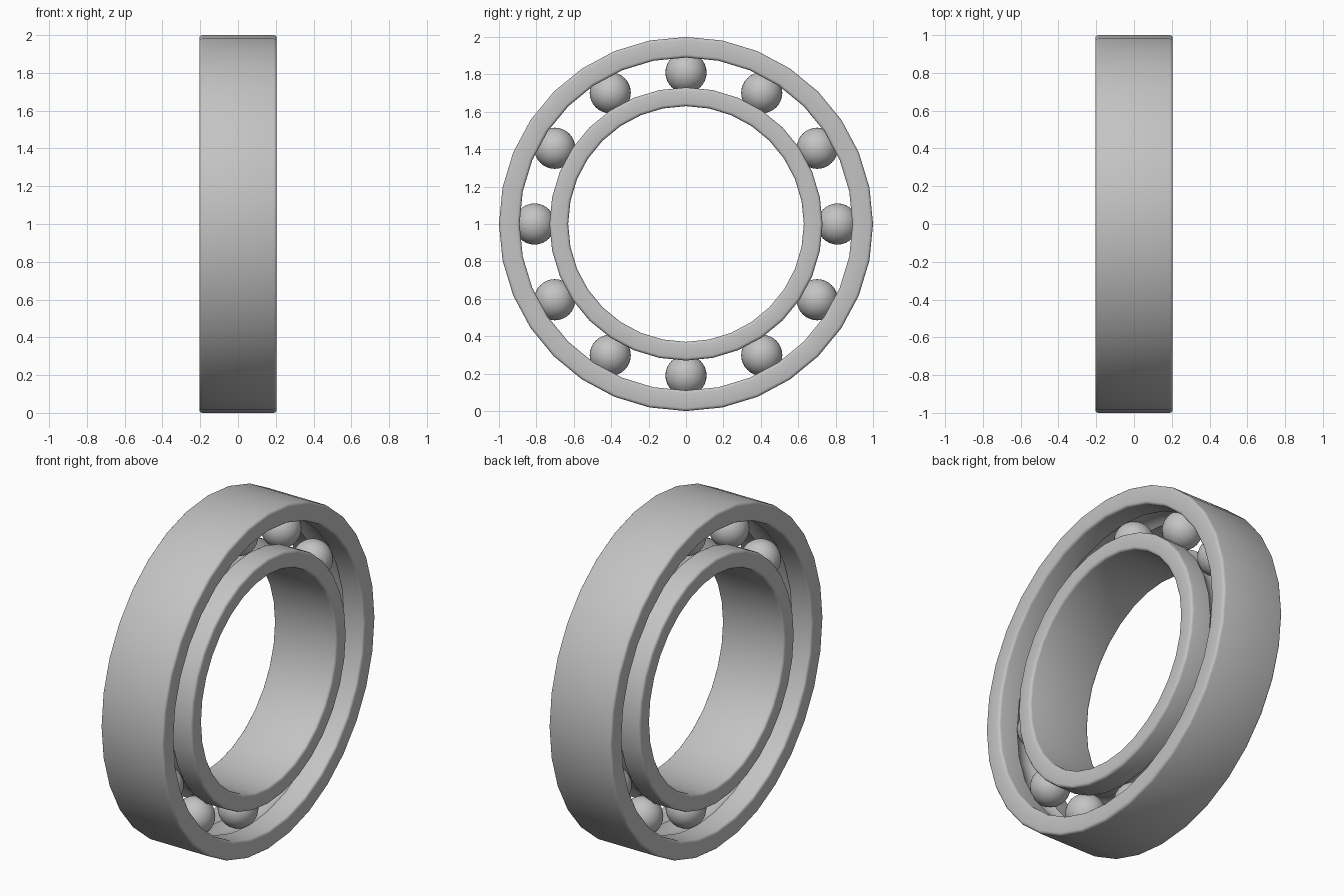
import bpy, bmesh, math
from mathutils import Matrix, Vector

cube = bpy.data.objects.get("Cube")
if cube:
    bpy.data.objects.remove(cube)

HALF_WIDTH, BEVEL, SEGMENTS = 0.205, 0.016, 32
PITCH, BALL_RADIUS, BALL_COUNT = 0.81, 0.11, 12
CENTRE = Vector((0, 0, 1))

steel = bpy.data.materials.new("grey_steel")
steel.use_nodes = True
grey = (0.55, 0.55, 0.55, 1)
steel.diffuse_color = grey
steel.node_tree.nodes["Principled BSDF"].inputs["Base Color"].default_value = grey


def finish(bm, name, angle):
    """Turn a bmesh into a smooth-shaded steel object."""
    bmesh.ops.recalc_face_normals(bm, faces=bm.faces[:])
    mesh = bpy.data.meshes.new(name)
    bm.to_mesh(mesh)
    bm.free()
    mesh.materials.append(steel)
    obj = bpy.data.objects.new(name, mesh)
    bpy.context.collection.objects.link(obj)
    bpy.ops.object.select_all(action='DESELECT')
    bpy.context.view_layer.objects.active = obj
    obj.select_set(True)
    bpy.ops.object.shade_smooth_by_angle(angle=math.radians(angle))
    return obj


def race(name, wall, back):
    """Revolve a rounded section with a ball groove in its wall side."""
    side = 1 if back > wall else -1
    limit = math.acos(abs(wall - PITCH) / BALL_RADIUS)
    half = []
    # ball groove, from the middle outwards
    for i in range(5):
        t = limit * i / 4
        half.append((BALL_RADIUS * math.sin(t), PITCH + side * BALL_RADIUS * math.cos(t)))
    # rounded corners at the wall and at the back
    arc = [math.radians(30 * i) for i in range(4)]
    for t in arc:
        half.append((HALF_WIDTH - BEVEL + BEVEL * math.sin(t),
                     wall + side * BEVEL * (1 - math.cos(t))))
    for t in reversed(arc):
        half.append((HALF_WIDTH - BEVEL + BEVEL * math.sin(t),
                     back - side * BEVEL * (1 - math.cos(t))))
    section = half + [(-x, r) for x, r in reversed(half[1:])]

    bm = bmesh.new()
    verts = [bm.verts.new((x, 0, 1 + r)) for x, r in section]
    edges = [bm.edges.new((v, verts[i - 1])) for i, v in enumerate(verts)]
    bmesh.ops.spin(bm, geom=verts + edges, cent=CENTRE, axis=(1, 0, 0),
                   angle=math.tau, steps=SEGMENTS)
    bmesh.ops.remove_doubles(bm, verts=bm.verts[:], dist=0.0005)
    return finish(bm, name, 35)


# Outer and inner races
race("outer_race", 0.89, 1.0)
race("inner_race", 0.73, 0.63)

# Balls evenly spaced between the races
for i in range(BALL_COUNT):
    a = math.tau * i / BALL_COUNT
    spot = CENTRE + PITCH * Vector((0, math.sin(a), math.cos(a)))
    bm = bmesh.new()
    bmesh.ops.create_uvsphere(bm, u_segments=32, v_segments=16, radius=BALL_RADIUS,
                              matrix=Matrix.Translation(spot))
    finish(bm, f"ball_{i + 1}", 60)
